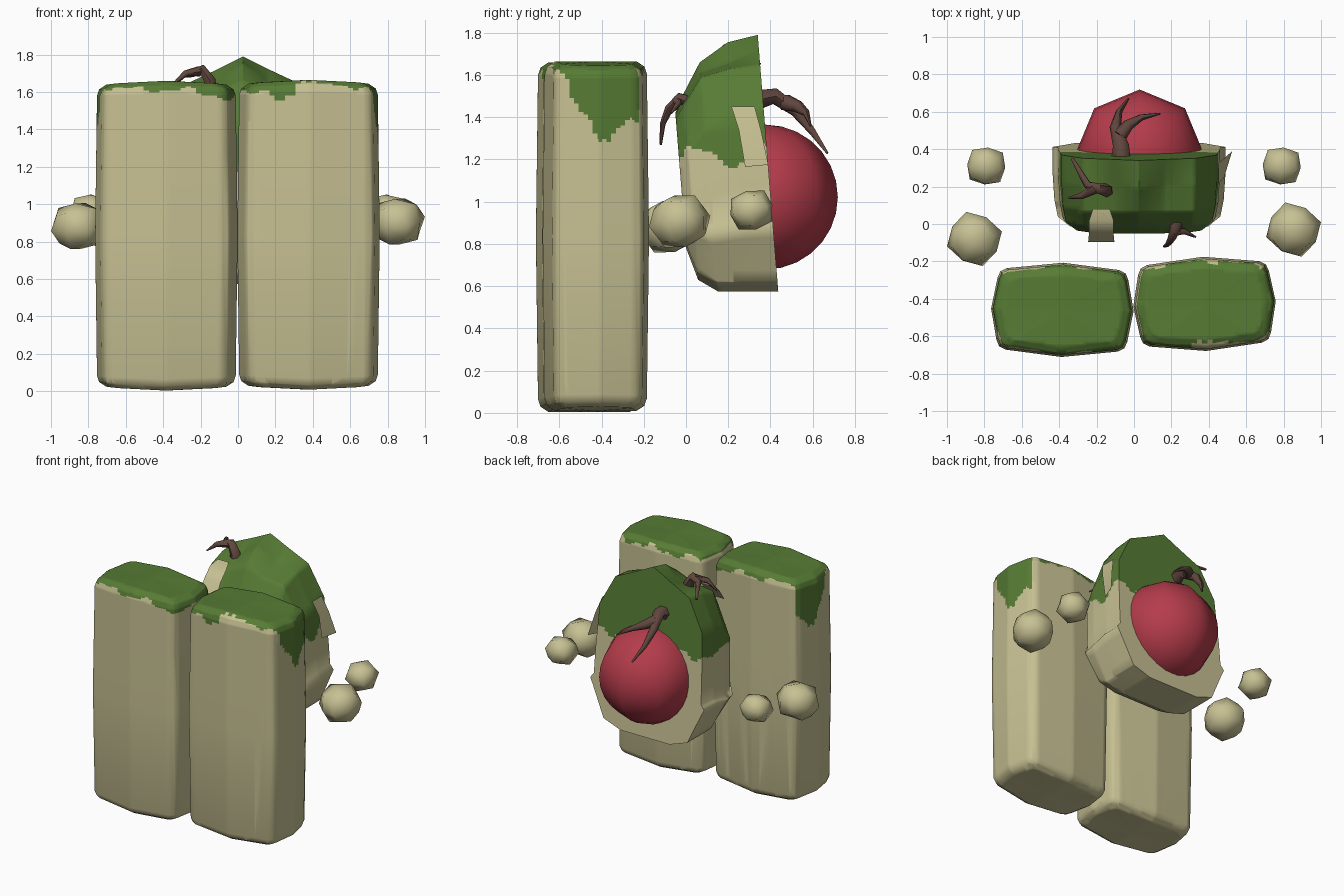
import bpy
import bmesh
from math import sin, radians
from mathutils import Matrix, Vector

if "Cube" in bpy.data.objects:
    bpy.data.objects.remove(bpy.data.objects["Cube"])


def material(name, rgb):
    m = bpy.data.materials.new(name)
    m.use_nodes = True
    m.diffuse_color = (*rgb, 1)
    bsdf = m.node_tree.nodes["Principled BSDF"]
    bsdf.inputs["Base Color"].default_value = (*rgb, 1)
    bsdf.inputs["Roughness"].default_value = 0.9
    return m


STONE = material("pale_stone", (0.57, 0.53, 0.29))
MOSS = material("moss_green", (0.095, 0.2, 0.035))
RED = material("red_core", (0.46, 0.045, 0.07))
BARK = material("dark_bark", (0.12, 0.062, 0.05))


def finish(bm, name, mats, angle=40):
    bmesh.ops.recalc_face_normals(bm, faces=bm.faces)
    mesh = bpy.data.meshes.new(name)
    bm.to_mesh(mesh)
    bm.free()
    ob = bpy.data.objects.new(name, mesh)
    bpy.context.collection.objects.link(ob)
    for m in mats:
        mesh.materials.append(m)
    smooth(ob, angle)


def smooth(ob, angle):
    bpy.ops.object.select_all(action="DESELECT")
    ob.select_set(True)
    bpy.context.view_layer.objects.active = ob
    bpy.ops.object.shade_smooth_by_angle(angle=radians(angle))


def bridge(bm, loops):
    """Join neighbouring rings of vertices with quads."""
    for a, b in zip(loops, loops[1:]):
        for i in range(len(a)):
            j = (i + 1) % len(a)
            bm.faces.new((a[i], a[j], b[j], b[i]))


def slice_axis(bm, axis, start, stop, step):
    """Cut the mesh by evenly spaced planes so that moss edges can follow them."""
    normal = Vector((0, 0, 0))
    normal[axis] = 1
    while start < stop:
        bmesh.ops.bisect_plane(bm, geom=bm.verts[:] + bm.edges[:] + bm.faces[:],
                               plane_co=normal * start, plane_no=normal)
        start += step


def paint_moss(bm, level):
    bm.normal_update()
    for f in bm.faces:
        c = f.calc_center_median()
        f.material_index = int(c.z > level(c, f.normal))


def ragged(t):
    return 0.018 * sin(19 * t) + 0.012 * sin(47 * t + 1)


# Two tall stone slabs with moss on top
def slab_level(c, n):
    if n.x * c.x > 0 and abs(n.x) > 0.6 and abs(c.x) > 0.5:
        drip = 1.285 + max((-0.41 - c.y) * 1.7, (c.y + 0.41) * 0.6)
        if c.y < -0.55 or c.y > -0.23:
            drip = 1.6
        return drip + ragged(c.y * 2)
    if c.y > -0.24:
        return 1.62 + ragged(c.x)
    if c.x > 0.32 and c.y < -0.63:
        return 1.66
    if n.z > 0.6:
        return 1.5
    if c.x < -0.26 or c.x > 0.32:
        return 1.615 + 0.6 * ragged(c.x)
    return 1.585 + 1.2 * ragged(c.x)


HX, HY, HZ = 0.381, 0.252, 0.828
QUARTER = [(HX, 0), (0.35, 0.165), (0.335, 0.2), (0.3, 0.218)]
OUTLINE = (QUARTER + [(0, HY)] + [(-x, y) for x, y in QUARTER[:0:-1]]
           + [(-x, -y) for x, y in QUARTER] + [(0, -HY)]
           + [(x, -y) for x, y in QUARTER[:0:-1]])
RIM = [(0.01, 0.06), (0.022, 0.025), (0.06, 0)]

for name, centre, turn in (("right_slab", (-0.383, -0.459, 0.832), -1),
                           ("left_slab", (0.377, -0.427, 0.837), 2)):
    bm = bmesh.new()
    levels = [(i, d - HZ) for i, d in RIM[::-1]] + [(0, 0)] + [(i, HZ - d) for i, d in RIM]
    loops = []
    for inset, z in levels:
        loops.append([bm.verts.new((x * (1 - inset / HX), y * (1 - inset / HY),
                                    z * (1 - 0.025 * (x / HX) ** 2)))
                      for x, y in OUTLINE])
    bridge(bm, loops)
    for ring, z in ((loops[0], -HZ), (loops[-1], HZ)):
        hub = bm.verts.new((0, 0, z))
        for i, v in enumerate(ring):
            bm.faces.new((ring[i - 1], v, hub))
    bmesh.ops.recalc_face_normals(bm, faces=bm.faces)
    bmesh.ops.transform(bm, verts=bm.verts, matrix=Matrix.Translation(centre)
                        @ Matrix.Rotation(radians(turn), 4, "Z"))
    slice_axis(bm, 2, 1.27, 1.65, 0.013)
    slice_axis(bm, 0, -0.7, 0.7, 0.028)
    slice_axis(bm, 1, -0.64, -0.2, 0.022)
    paint_moss(bm, slab_level)
    finish(bm, name, (STONE, MOSS), 60)

# Floating stones, large and small on each side
for side, label in ((1, "left"), (-1, "right")):
    for kind, pos, r, turn in (
            ("large", (0.853 * side, -0.055 + 0.025 * side, 0.895 + 0.012 * side), 0.136, -29),
            ("small", (0.79 * side, 0.31, 0.96), 0.102, -5)):
        bm = bmesh.new()
        bmesh.ops.create_cube(bm, size=2)
        bmesh.ops.subdivide_edges(bm, edges=bm.edges[:], cuts=1, use_grid_fill=True)
        for v in bm.verts:
            ends = sum(abs(c) > 0.5 for c in v.co)
            v.co *= r * (1.2 - 0.2 * ends)
        bmesh.ops.transform(bm, verts=bm.verts, matrix=Matrix.Translation(pos)
                            @ Matrix.Rotation(radians(turn), 4, "Z")
                            @ Matrix.Rotation(radians(14), 4, "X")
                            @ Matrix.Diagonal((1, 1, 0.92, 1)))
        finish(bm, f"{label}_{kind}_stone", (STONE,), 80)

# Hooded body: one outline lofted from the flat back to the boxy front
CX = 0.027
SIDES = [(0.415, 0.7), (0.432, 0.42), (0.435, 0.285), (0.462, 0.255),
         (0.435, 0.21), (0.34, 0.04), (0.2, 0)]
# Each ring: depth, width, bottom, peak, brow height, shoulder height
RINGS = [(0.395, 1, 0.575, 1.79, 1.72, 1.645), (0.25, 1, 0.575, 1.755, 1.655, 1.63),
         (0.11, 0.98, 0.575, 1.66, 1.61, 1.59), (0.02, 0.94, 0.63, 1.51, 1.49, 1.46),
         (-0.025, 0.8, 0.78, 1.42, 1.41, 1.39)]


def tilt(y, z):
    return y - 0.08 * (z - 1.1)


bm = bmesh.new()
loops = []
for y, width, low, peak, brow, shoulder in RINGS:
    half = [(0.14, brow), (0.3, shoulder)]
    half += [(x, low + t * (peak - low)) for x, t in SIDES]
    outline = [(0, peak)] + half + [(-x, z) for x, z in reversed(half)]
    loops.append([bm.verts.new((CX + x * width, tilt(y, z), z)) for x, z in outline])
bridge(bm, loops)
bm.faces.new(loops[0])
bm.faces.new(loops[-1])
bmesh.ops.recalc_face_normals(bm, faces=bm.faces)
slice_axis(bm, 2, 1.12, 1.34, 0.013)
slice_axis(bm, 0, -0.42, 0.47, 0.028)
slice_axis(bm, 1, 0, 0.4, 0.025)
paint_moss(bm, lambda c, n: 1.22 + 1.2 * ragged(c.x + 0.7 * c.y)
           + 0.03 * sin(22 * c.y))
finish(bm, "hooded_body", (STONE, MOSS), 70)

# Round core set into the back
bm = bmesh.new()
bmesh.ops.create_uvsphere(bm, u_segments=8, v_segments=14, radius=0.343)
bmesh.ops.translate(bm, verts=bm.verts, vec=(0.03, 0.376, 1.022))
finish(bm, "round_core", (RED,), 60)


# Bare stone strips bent over the mossy body
def patch(name, rows):
    bm = bmesh.new()
    pairs = [[bm.verts.new(c) for c in row] for row in rows]
    faces = [bm.faces.new((a[0], a[1], b[1], b[0])) for a, b in zip(pairs, pairs[1:])]
    bmesh.ops.solidify(bm, geom=faces, thickness=0.009)
    finish(bm, name, (STONE,), 40)


patch("side_patch", [((0.452, 0.215, 1.45), (0.452, 0.325, 1.45)),
                     ((0.482, 0.25, 1.34), (0.487, 0.355, 1.34)),
                     ((0.485, 0.28, 1.165), (0.525, 0.39, 1.175))])
patch("front_patch", [((-0.11 - w, y, z), (-0.24 + w, y, z)) for y, z, w in
                      ((-0.095, 1.46, -0.005), (-0.045, 1.54, 0),
                       (0.02, 1.605, 0), (0.08, 1.635, 0.02))])


# Bare branches, tapered towards their tips
def branch(name, points, thick, tip):
    data = bpy.data.curves.new(name, "CURVE")
    data.dimensions = "3D"
    data.bevel_depth = 1
    data.bevel_resolution = 1
    data.use_fill_caps = True
    line = data.splines.new("POLY")
    line.points.add(len(points) - 1)
    for i, (p, co) in enumerate(zip(line.points, points)):
        p.co = (*co, 1)
        p.radius = thick + (tip - thick) * i / (len(points) - 1)
    data.materials.append(BARK)
    ob = bpy.data.objects.new(name, data)
    bpy.context.collection.objects.link(ob)
    bpy.ops.object.select_all(action="DESELECT")
    ob.select_set(True)
    bpy.context.view_layer.objects.active = ob
    bpy.ops.object.convert(target="MESH")
    smooth(bpy.context.object, 60)


branch("back_branch", [(-0.07, 0.33, 1.48), (-0.07, 0.42, 1.5), (-0.1, 0.52, 1.43),
                       (-0.08, 0.6, 1.33), (-0.03, 0.67, 1.23)], 0.055, 0.006)
branch("back_twig", [(-0.08, 0.47, 1.47), (-0.03, 0.53, 1.45),
                     (0.04, 0.57, 1.42), (0.14, 0.59, 1.36)], 0.042, 0.005)
branch("top_branch", [(-0.14, 0.18, 1.58), (-0.15, 0.18, 1.66), (-0.19, 0.19, 1.72),
                      (-0.25, 0.21, 1.7), (-0.29, 0.28, 1.69), (-0.33, 0.35, 1.65)],
       0.042, 0.008)
branch("top_twig", [(-0.21, 0.19, 1.71), (-0.28, 0.15, 1.7), (-0.35, 0.14, 1.64)],
       0.03, 0.005)
branch("front_branch", [(0.23, 0.02, 1.47), (0.22, -0.03, 1.49), (0.2, -0.08, 1.44),
                        (0.18, -0.11, 1.37), (0.16, -0.12, 1.27)], 0.036, 0.006)
branch("front_twig", [(0.21, -0.04, 1.48), (0.27, -0.04, 1.46), (0.33, -0.07, 1.42)],
       0.026, 0.005)
